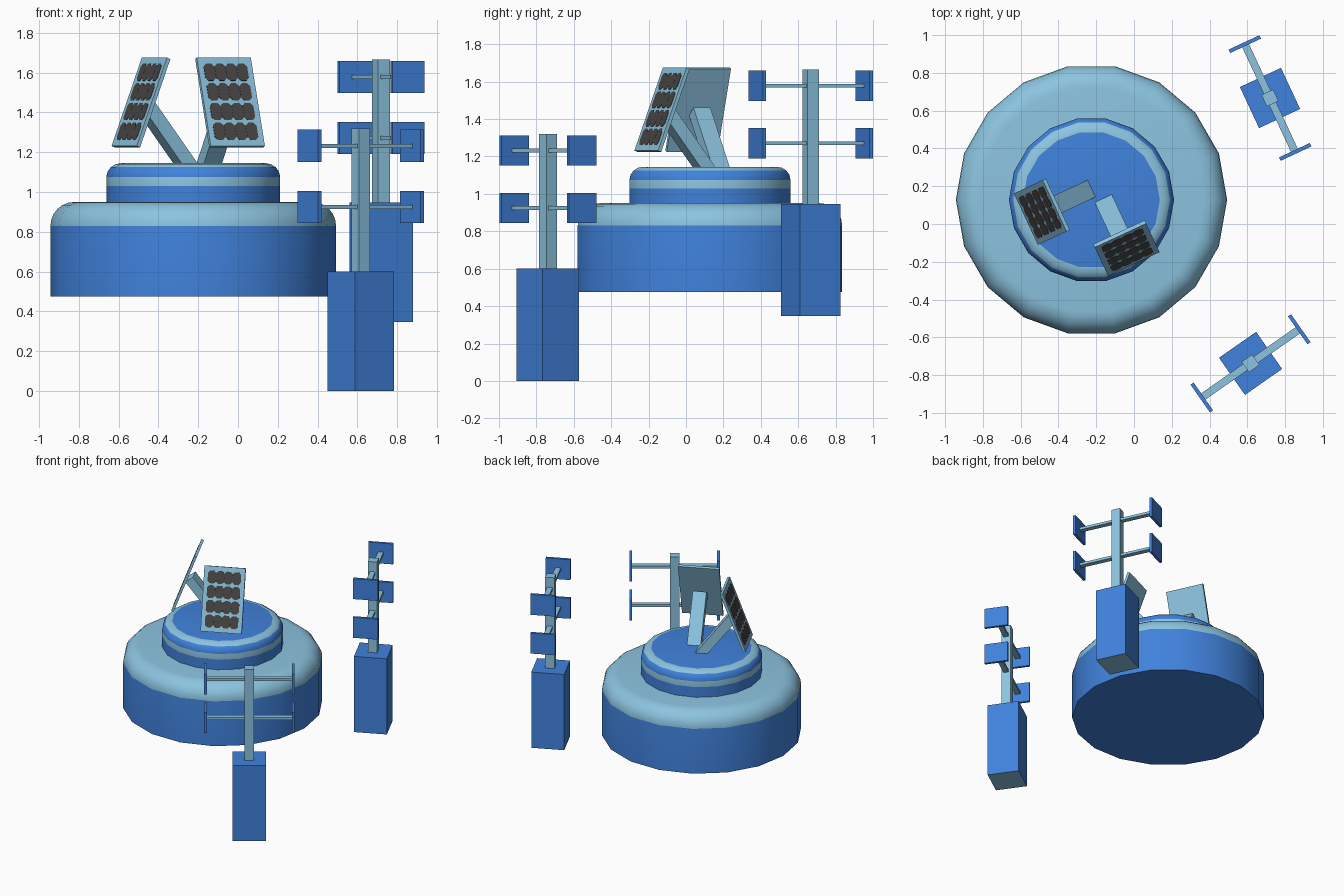
import bpy
import bmesh
from math import sin, cos, pi, radians
from mathutils import Matrix, Vector

cube = bpy.data.objects.get("Cube")
if cube:
    bpy.data.objects.remove(cube, do_unlink=True)


def material(name, rgb):
    # sRGB 0-255 to linear
    col = [((c / 255 + 0.055) / 1.055) ** 2.4 for c in rgb] + [1]
    m = bpy.data.materials.new(name)
    m.use_nodes = True
    m.diffuse_color = col
    m.node_tree.nodes["Principled BSDF"].inputs["Base Color"].default_value = col
    return m


blue = material("strong blue", (64, 130, 220))
pale = material("pale blue", (140, 196, 224))
dark = material("dark grey", (72, 70, 68))


def add_object(name, bm, mats, matrix=None):
    bmesh.ops.recalc_face_normals(bm, faces=bm.faces)
    mesh = bpy.data.meshes.new(name)
    bm.to_mesh(mesh)
    bm.free()
    for m in mats:
        mesh.materials.append(m)
    ob = bpy.data.objects.new(name, mesh)
    bpy.context.collection.objects.link(ob)
    if matrix:
        ob.matrix_world = matrix
    return ob


def box(name, size, centre, mats, frame, bottom_index=0):
    bm = bmesh.new()
    bmesh.ops.create_cube(bm, size=1)
    bmesh.ops.scale(bm, vec=size, verts=bm.verts)
    for f in bm.faces:
        if f.normal.z < -0.9:
            f.material_index = bottom_index
    return add_object(name, bm, mats, frame @ Matrix.Translation(centre))


def lathe(name, profile, ring_colours, top_colour, centre, sides=18):
    bm = bmesh.new()
    rings = [[bm.verts.new((r * cos(2 * pi * i / sides), r * sin(2 * pi * i / sides), z))
              for i in range(sides)] for r, z in profile]
    for low, high, colour in zip(rings, rings[1:], ring_colours):
        for i in range(sides):
            j = (i + 1) % sides
            bm.faces.new((low[i], low[j], high[j], high[i])).material_index = colour
    bm.faces.new(rings[0][::-1])
    bm.faces.new(rings[-1]).material_index = top_colour
    ob = add_object(name, bm, [blue, pale], Matrix.Translation(centre))
    bpy.ops.object.select_all(action="DESELECT")
    ob.select_set(True)
    bpy.context.view_layer.objects.active = ob
    bpy.ops.object.shade_smooth_by_angle(angle=radians(35))


def shoulder(radius, top, width, height, steps):
    # Quarter-round from the wall to the flat top
    return [(radius - width * (1 - cos(pi / 2 * k / steps)),
             top - height * (1 - sin(pi / 2 * k / steps))) for k in range(steps + 1)]


# Round body: wide drum with a pale shoulder, banded drum above
hub = (-0.225, 0.128, 0)
lathe("lower_drum", [(0.718, 0.475)] + shoulder(0.718, 0.95, 0.12, 0.12, 6),
      [0] + [1] * 6, 1, hub)
lathe("upper_drum", [(0.437, 0.94), (0.437, 1.03)] + shoulder(0.437, 1.145, 0.075, 0.07, 4),
      [0, 1, 0, 0, 1, 1], 0, hub)


# Antenna masts: block, post, two cross arms with end plates
def antenna(prefix, x, y, z, angle):
    frame = Matrix.Translation((x, y, z)) @ Matrix.Rotation(radians(angle), 4, "Z")
    box(prefix + "_block", (0.24, 0.24, 0.6), (0, 0, 0.3), [blue, pale], frame, 1)
    box(prefix + "_post", (0.068, 0.068, 0.72), (0, 0, 0.96), [pale], frame)
    for level, height in (("lower", 0.925), ("upper", 1.232)):
        box(f"{prefix}_{level}_arm", (0.62, 0.04, 0.02), (0, 0, height), [pale], frame)
        for side, s in (("inner", -1), ("outer", 1)):
            box(f"{prefix}_{level}_{side}_plate", (0.02, 0.18, 0.162),
                (s * 0.315, 0, height), [blue], frame)


antenna("front_antenna", 0.617, -0.738, 0, 35)
antenna("back_antenna", 0.72, 0.667, 0.346, 115)


# Tilted solar panels: local -y is the cell side, struts lean back to the drum
def solar_panel(prefix, x, y, turn):
    base = Matrix.Translation((x, y, 1.45)) @ Matrix.Rotation(radians(turn), 4, "Z")
    tilted = base @ Matrix.Rotation(radians(-20.7), 4, "X")
    box(prefix + "_panel", (0.3, 0.02, 0.475), (0, 0, 0), [pale], tilted)

    # Cells as thin octagonal tiles
    bm = bmesh.new()
    w, h, cut = 0.03, 0.046, 0.016
    outline = [(w, h - cut), (w - cut, h), (cut - w, h), (-w, h - cut),
               (-w, cut - h), (cut - w, -h), (w - cut, -h), (w, cut - h)]
    for col in range(4):
        for row in range(4):
            cx, cz = (col - 1.5) * 0.0605, (row - 1.5) * 0.106
            bm.faces.new([bm.verts.new((cx + px, -0.012, cz + pz)) for px, pz in outline])
    solid = bmesh.ops.extrude_face_region(bm, geom=bm.faces[:])
    moved = [g for g in solid["geom"] if isinstance(g, bmesh.types.BMVert)]
    bmesh.ops.translate(bm, vec=(0, 0.003, 0), verts=moved)
    add_object(prefix + "_cells", bm, [dark], tilted)

    low, high = Vector((0, 0.27, -0.336)), Vector((0, 0.02, -0.01))
    along = high - low
    lean = along.to_track_quat("Z", "Y").to_matrix().to_4x4()
    box(prefix + "_strut", (0.1, 0.07, along.length), (0, 0, 0), [pale],
        base @ Matrix.Translation((low + high) / 2) @ lean)


solar_panel("front_solar", -0.04, -0.128, 25)
solar_panel("side_solar", -0.488, 0.065, -65)
